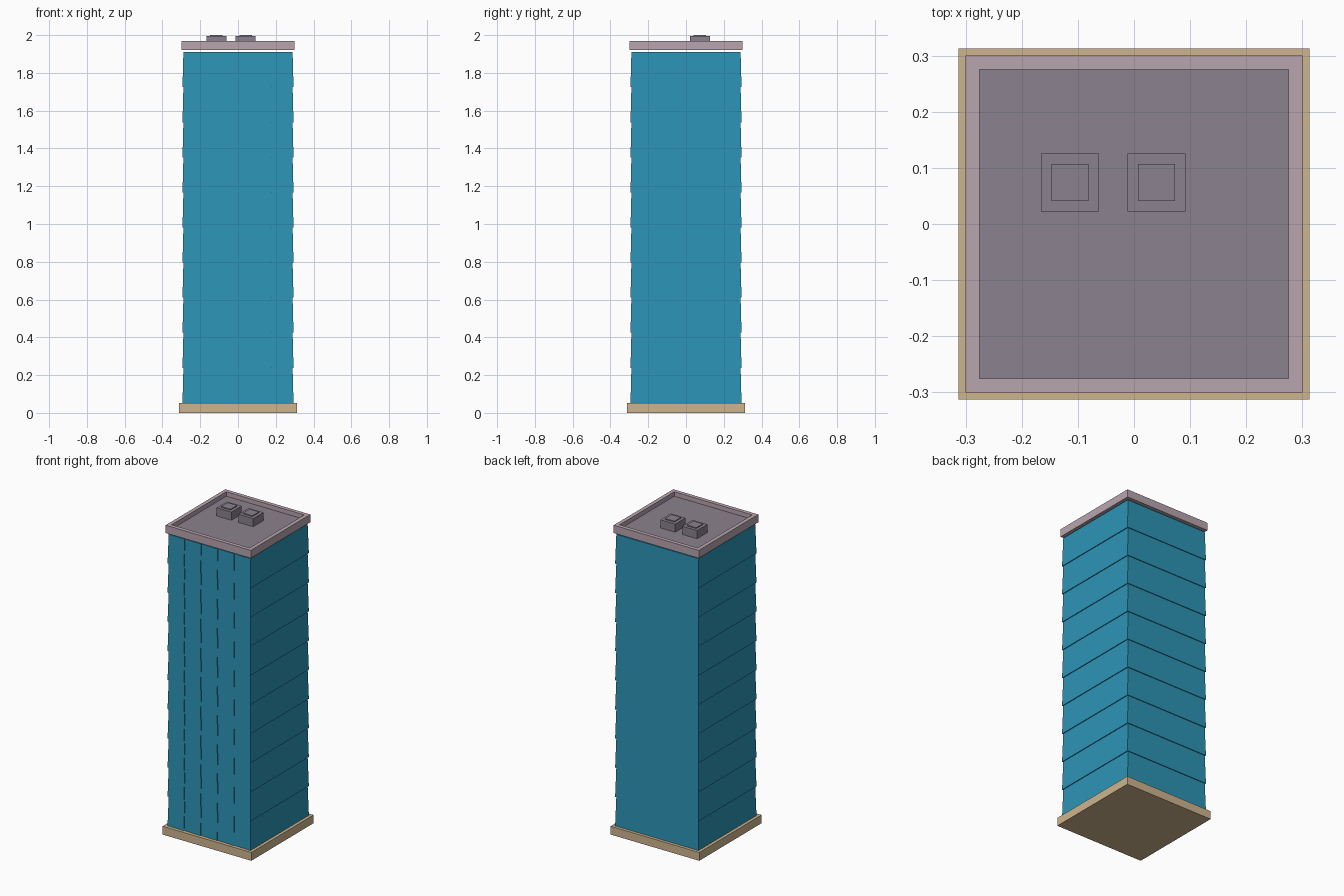
import bpy
import bmesh

cube = bpy.data.objects.get("Cube")
if cube:
    bpy.data.objects.remove(cube, do_unlink=True)


def material(name, r, g, b):
    linear = [((c / 255 + 0.055) / 1.055) ** 2.4 for c in (r, g, b)] + [1]
    mat = bpy.data.materials.new(name)
    mat.use_nodes = True
    mat.diffuse_color = linear
    mat.node_tree.nodes["Principled BSDF"].inputs["Base Color"].default_value = linear
    return mat


GLASS = material("teal_glass", 44, 148, 182)
STONE = material("sand_stone", 206, 181, 141)
RIM = material("pale_mauve", 185, 165, 175)
ROOF = material("grey_mauve", 139, 130, 142)


def finish(name, bm, mat):
    bmesh.ops.recalc_face_normals(bm, faces=bm.faces)
    mesh = bpy.data.meshes.new(name)
    bm.to_mesh(mesh)
    bm.free()
    mesh.materials.append(mat)
    obj = bpy.data.objects.new(name, mesh)
    bpy.context.collection.objects.link(obj)
    return obj


def square(half, x=0, y=0):
    return [(x - half, y - half), (x + half, y - half),
            (x + half, y + half), (x - half, y + half)]


def loft(bm, sections):
    """Closed solid through a list of (outline, height) sections."""
    rings = [[bm.verts.new((x, y, z)) for x, y in outline] for outline, z in sections]
    bm.faces.new(rings[0][::-1])
    bm.faces.new(rings[-1])
    for low, high in zip(rings, rings[1:]):
        for i in range(len(low)):
            j = (i + 1) % len(low)
            bm.faces.new((low[i], low[j], high[j], high[i]))


def storey_outline(half):
    """Square whose front is five slightly angled glass bays."""
    bays, step = 5, 0.004
    width = 2 * half / bays
    points = []
    for i in range(bays):
        left = -half + i * width
        points += [(left, -half + step), (left + width, -half)]
    return points + [(half, half), (-half, half)]


# Ground slab
bm = bmesh.new()
loft(bm, [(square(0.313), 0), (square(0.313), 0.053)])
finish("base_slab", bm, STONE)

# Ten storeys, each tapering a little towards its top
STOREYS, BOTTOM, TOP = 10, 0.053, 1.91
height = (TOP - BOTTOM) / STOREYS
bm = bmesh.new()
for i in range(STOREYS):
    z = BOTTOM + i * height
    loft(bm, [(storey_outline(0.294), z), (storey_outline(0.289), z + height)])
finish("glass_storeys", bm, GLASS)

# Parapet with a sunken roof deck
bm = bmesh.new()
loft(bm, [(square(0.30), 1.92), (square(0.30), 1.97),
          (square(0.275), 1.97), (square(0.275), 1.942)])
parapet = finish("roof_parapet", bm, RIM)
parapet.data.materials.append(ROOF)
for face in parapet.data.polygons:
    if face.normal.z > 0.9 and face.center.z < 1.96:
        face.material_index = 1

# Rooftop service units with raised caps
for side, x in (("right", -0.114), ("left", 0.04)):
    bm = bmesh.new()
    loft(bm, [(square(0.052, x, 0.074), 1.942), (square(0.052, x, 0.074), 1.994),
              (square(0.033, x, 0.074), 1.994), (square(0.033, x, 0.074), 2.0)])
    finish("roof_unit_" + side, bm, ROOF)
